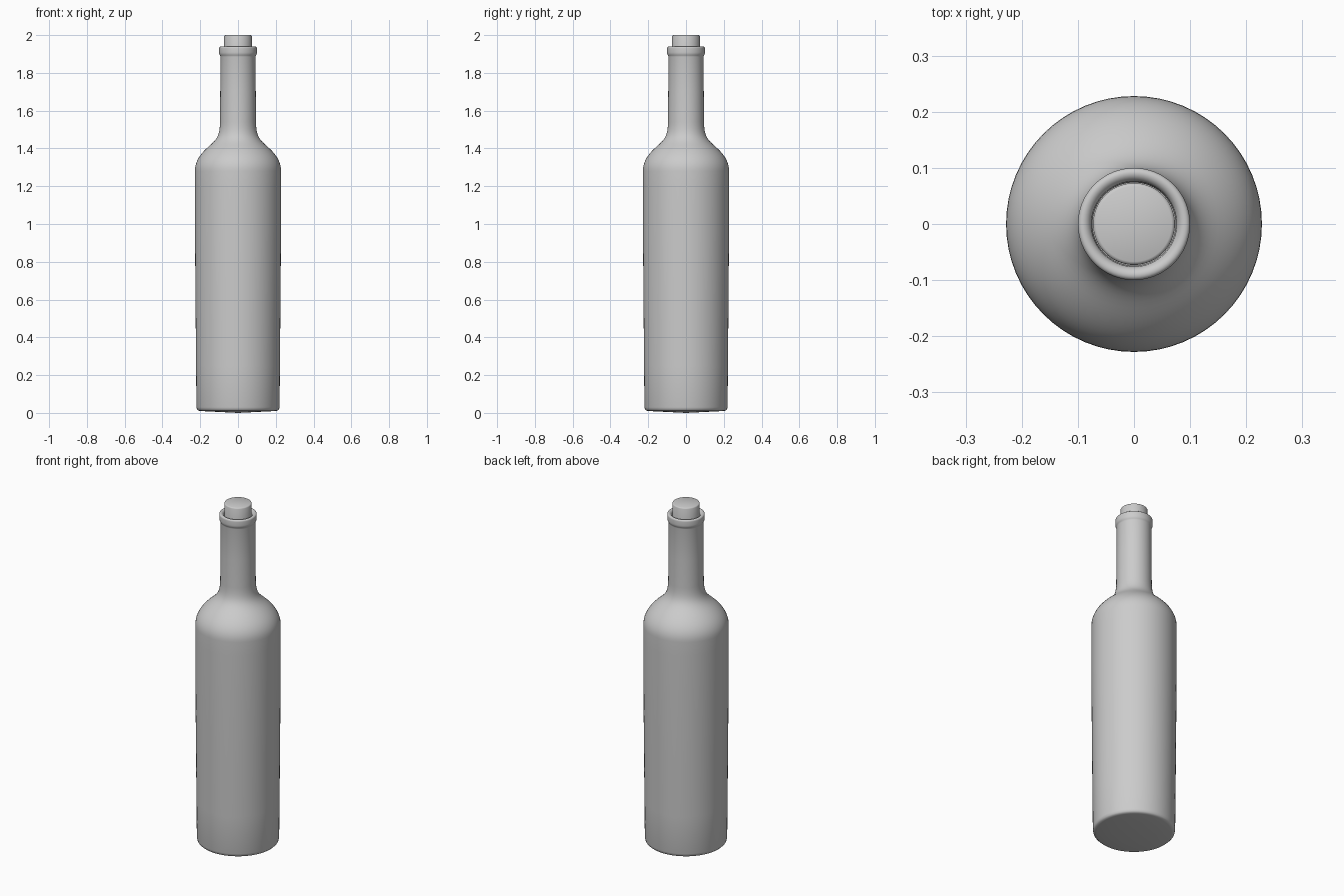
import bpy
import bmesh
import math
from mathutils import Vector
from mathutils.geometry import interpolate_bezier

SIDES = 64

cube = bpy.data.objects.get("Cube")
if cube:
    bpy.data.objects.remove(cube, do_unlink=True)

grey = bpy.data.materials.new("plain grey")
grey.use_nodes = True
grey.diffuse_color = (0.6, 0.6, 0.6, 1)
grey.node_tree.nodes["Principled BSDF"].inputs["Base Color"].default_value = (0.6, 0.6, 0.6, 1)


def curve(*points):
    """Points along a Bezier section of a profile, given as (radius, height)."""
    return [(p.x, p.y) for p in interpolate_bezier(*[Vector(p) for p in points], 12)]


def lathe(name, profile, angle):
    """Turn a (radius, height) profile around the z axis."""
    bm = bmesh.new()
    verts = [bm.verts.new((r, 0, z)) for r, z in profile]
    edges = [bm.edges.new(pair) for pair in zip(verts, verts[1:])]
    bmesh.ops.spin(bm, geom=verts + edges, cent=(0, 0, 0), axis=(0, 0, 1),
                   angle=math.tau, steps=SIDES, use_duplicate=False)
    bmesh.ops.remove_doubles(bm, verts=bm.verts, dist=0.0002)
    bmesh.ops.recalc_face_normals(bm, faces=bm.faces)
    mesh = bpy.data.meshes.new(name)
    bm.to_mesh(mesh)
    bm.free()
    mesh.materials.append(grey)
    obj = bpy.data.objects.new(name, mesh)
    bpy.context.collection.objects.link(obj)
    bpy.ops.object.select_all(action="DESELECT")
    obj.select_set(True)
    bpy.context.view_layer.objects.active = obj
    bpy.ops.object.shade_smooth_by_angle(angle=math.radians(angle))
    return obj


# Bottle: shallow base, slightly tapered body, shoulder, neck and rounded lip
base = [(0, 0.004), (0.12, 0.006), (0.2, 0.01), (0.211, 0.012), (0.217, 0.018), (0.22, 0.03)]
body = [(0.222, 0.25), (0.225, 0.6), (0.228, 1.0), (0.228, 1.2)]
shoulder = curve((0.228, 1.28), (0.228, 1.34), (0.19, 1.38), (0.15, 1.415))
throat = curve((0.15, 1.415), (0.11, 1.45), (0.097, 1.47), (0.095, 1.54))
neck = [(0.094, 1.7), (0.093, 1.885)]
lip = curve((0.094, 1.89), (0.1, 1.9), (0.1, 1.905), (0.1, 1.915))
rim = curve((0.1, 1.93), (0.1, 1.943), (0.08, 1.943), (0.076, 1.925))
lathe("bottle", base + body + shoulder + throat[1:] + neck + lip + rim + [(0.074, 1.88)], 50)

# Stopper: plain cylinder with a softened top edge, reaching into the neck
lathe("stopper", [(0, 1.87), (0.073, 1.87), (0.073, 1.994), (0.071, 1.998),
                  (0.067, 2.0), (0, 2.0)], 50)

# Stand the bottle exactly on the ground
for vert in bpy.data.objects["bottle"].data.vertices:
    if vert.co.z < 0.0045:
        vert.co.z = 0
